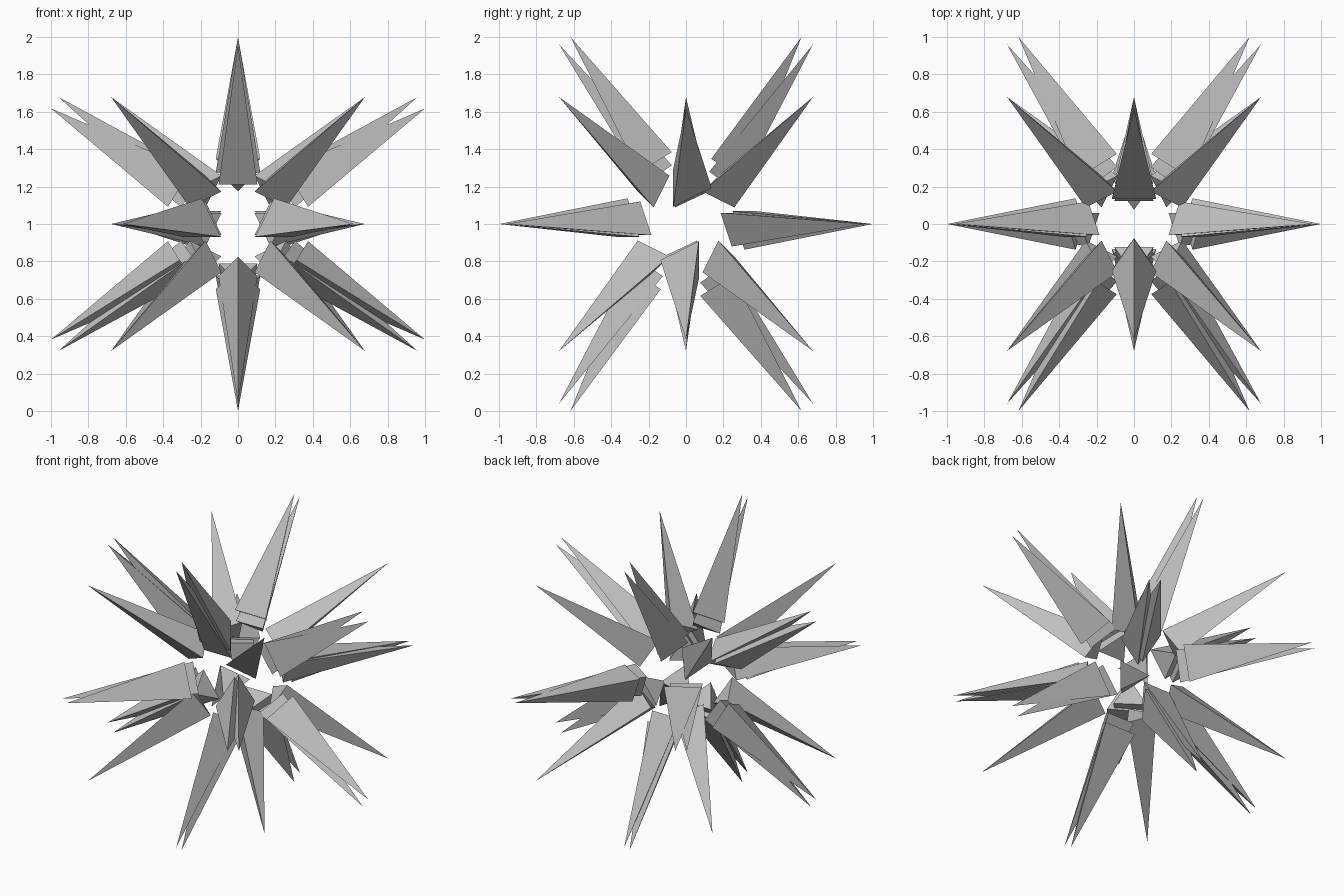
import bpy
import bmesh
from math import cos, sin, tau, sqrt
from mathutils import Matrix, Vector

default_cube = bpy.data.objects.get("Cube")
if default_cube:
    bpy.data.objects.remove(default_cube, do_unlink=True)

CENTRE = Vector((0, 0, 1))
GOLDEN = (1 + sqrt(5)) / 2
TIP = 1.175  # distance of every tip from the centre

# One plain grey for the whole burst
grey = bpy.data.materials.new("plain_grey")
grey.use_nodes = True
colour = (0.52, 0.52, 0.52, 1)
grey.diffuse_color = colour
grey.node_tree.nodes["Principled BSDF"].inputs["Base Color"].default_value = colour


def spike_mesh(name, base, radius):
    """Three-sided pyramid along z, one base corner on local +x."""
    bm = bmesh.new()
    ring = [bm.verts.new((radius * cos(tau * i / 3), radius * sin(tau * i / 3), base))
            for i in range(3)]
    tip = bm.verts.new((0, 0, TIP))
    bm.faces.new(reversed(ring))
    for i in range(3):
        bm.faces.new((ring[i], ring[(i + 1) % 3], tip))
    bmesh.ops.recalc_face_normals(bm, faces=bm.faces)
    mesh = bpy.data.meshes.new(name)
    bm.to_mesh(mesh)
    bm.free()
    mesh.materials.append(grey)
    return mesh


def place_spike(name, mesh, direction):
    """Aim a spike outward, with its first corner square to the x axis."""
    out = Vector(direction).normalized()
    corner = out.cross(Vector((1, 0, 0))).normalized()
    side = out.cross(corner)
    turn = Matrix((corner, side, out)).transposed().to_4x4()
    spike = bpy.data.objects.new(name, mesh)
    spike.matrix_world = Matrix.Translation(CENTRE) @ turn
    bpy.context.collection.objects.link(spike)


def plane_directions(ratio):
    """Twelve directions: (0, 1, ratio) with all signs and cyclic orders."""
    for a in (-1, 1):
        for b in (-ratio, ratio):
            yield from ((0, a, b), (a, b, 0), (b, 0, a))


wide = spike_mesh("wide_spike", 0.367, 0.137)
slim = spike_mesh("slim_spike", 0.30, 0.12)

# Wide spikes and the slim spikes that lie close beside them
for d in plane_directions(GOLDEN):
    place_spike("wide_spike", wide, d)
for d in plane_directions(sqrt(2)):
    place_spike("slim_paired_spike", slim, d)

# Slim spikes toward the eight diagonal corners
for x in (-1, 1):
    for y in (-1, 1):
        for z in (-1, 1):
            place_spike("slim_corner_spike", slim, (x, y, z))
